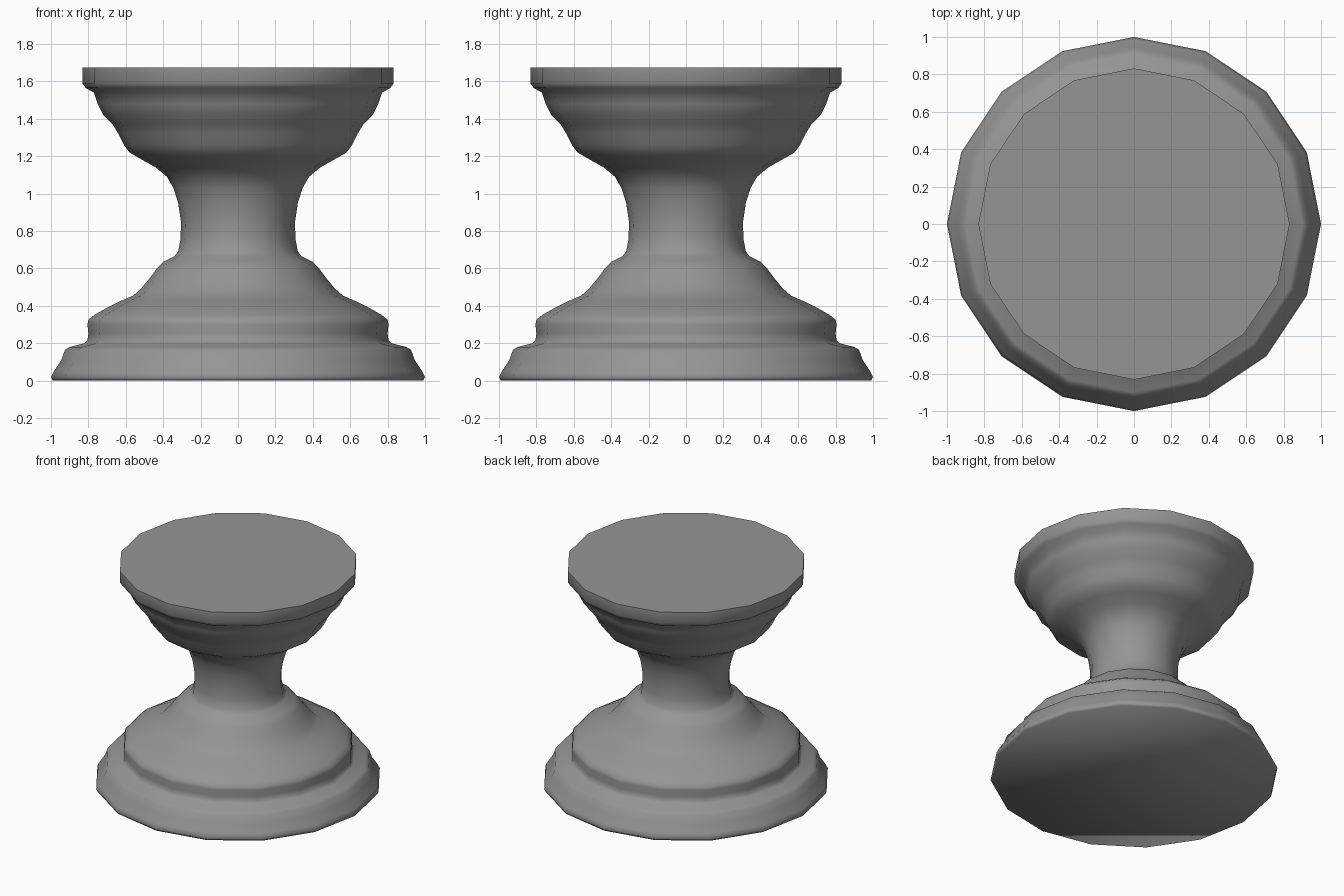
import bpy
import bmesh
import math

SIDES = 16

# Remove the default cube
default_cube = bpy.data.objects.get("Cube")
if default_cube:
    bpy.data.objects.remove(default_cube, do_unlink=True)

# Single plain stone colour
stone = bpy.data.materials.new("stone grey")
stone.use_nodes = True
stone.diffuse_color = (0.3, 0.3, 0.3, 1)
stone.node_tree.nodes["Principled BSDF"].inputs["Base Color"].default_value = stone.diffuse_color

# Half profiles as (radius, height), from the floor upwards
plinth = [(.99, 0), (1, .02), (.985, .05), (.945, .11), (.925, .165), (.9, .18), (.82, .2)]
foot = [(.805, .215), (.8, .25), (.805, .3), (.8, .325), (.77, .35), (.7, .39),
        (.63, .425), (.56, .455), (.52, .49), (.47, .55), (.43, .605), (.4, .635)]
stem = [(.34, .665), (.32, .69), (.307, .76), (.305, .85), (.32, .95), (.345, 1.03), (.38, 1.09)]
bowl = [(.44, 1.14), (.52, 1.185), (.58, 1.22), (.61, 1.26), (.64, 1.32), (.67, 1.37),
        (.72, 1.42), (.75, 1.48), (.77, 1.54)]
rim = [(.815, 1.565), (.832, 1.59), (.832, 1.675)]


def add_ring(bm, radius, height):
    """Add one horizontal ring of vertices."""
    angles = [math.tau * i / SIDES for i in range(SIDES)]
    return [bm.verts.new((radius * math.cos(a), radius * math.sin(a), height)) for a in angles]


def lathe(name, profile, material):
    """Turn a profile into a closed, smooth-shaded solid with flat ends."""
    bm = bmesh.new()
    rings = [add_ring(bm, radius, height) for radius, height in profile]
    for lower, upper in zip(rings, rings[1:]):
        for i in range(SIDES):
            j = (i + 1) % SIDES
            bm.faces.new((lower[i], lower[j], upper[j], upper[i]))
    bm.faces.new(list(reversed(rings[0])))
    bm.faces.new(rings[-1])

    mesh = bpy.data.meshes.new(name)
    bm.to_mesh(mesh)
    bm.free()
    mesh.materials.append(material)
    part = bpy.data.objects.new(name, mesh)
    bpy.context.collection.objects.link(part)

    # Smooth mouldings, crisp top and bottom edges
    bpy.ops.object.select_all(action="DESELECT")
    part.select_set(True)
    bpy.context.view_layer.objects.active = part
    bpy.ops.object.shade_smooth_by_angle(angle=math.radians(65))
    return part


# One continuous turned pedestal
lathe("pedestal", plinth + foot + stem + bowl + rim, stone)
